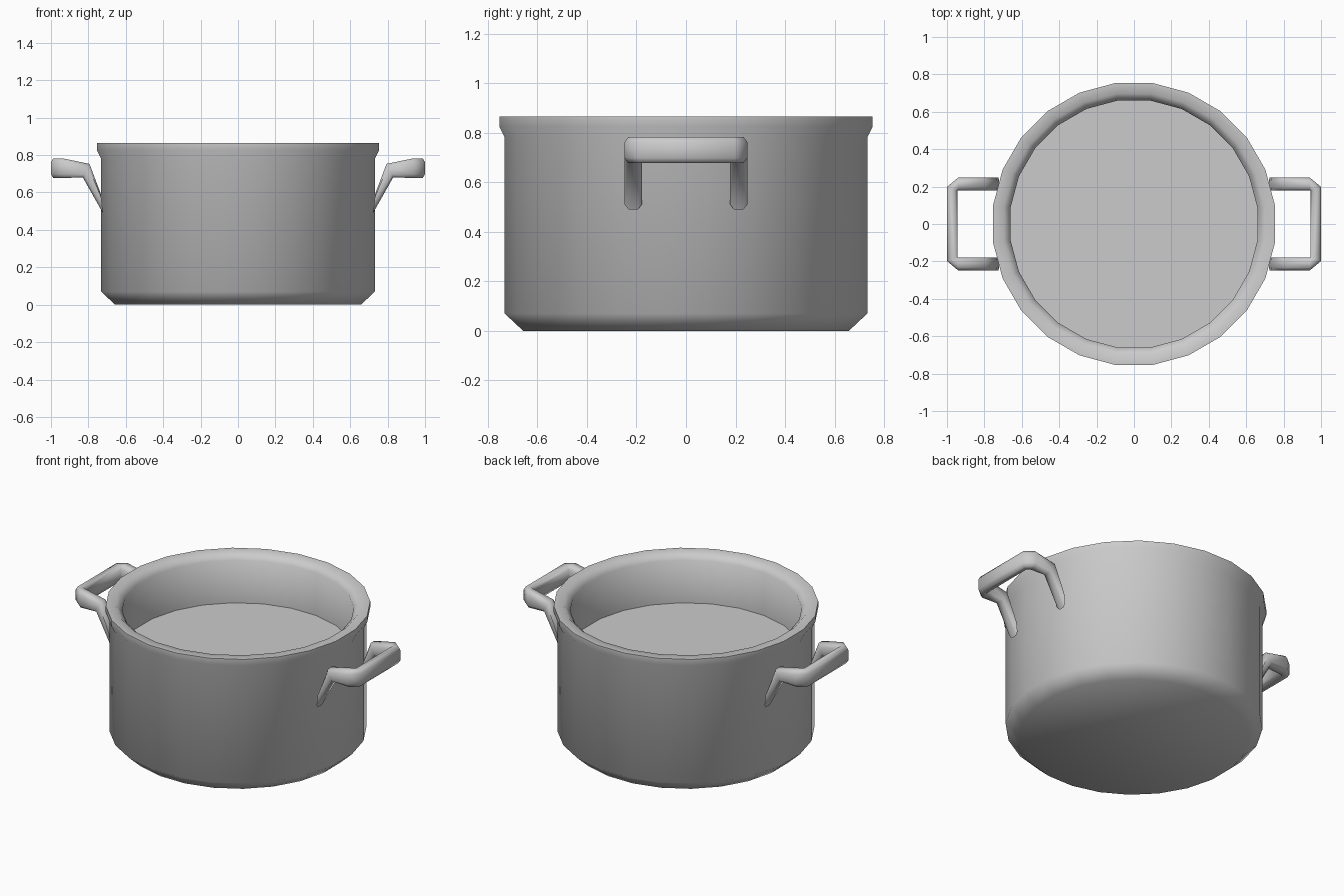
import bpy, bmesh
from math import pi, cos, sin, radians
from mathutils import Vector

if "Cube" in bpy.data.objects:
    bpy.data.objects.remove(bpy.data.objects["Cube"])

SIDES = 24
steel = bpy.data.materials.new("brushed steel grey")
steel.use_nodes = True
GREY = (0.6, 0.6, 0.6, 1)
steel.diffuse_color = GREY
steel.node_tree.nodes["Principled BSDF"].inputs["Base Color"].default_value = GREY


def finish(name, bm, angle):
    bmesh.ops.recalc_face_normals(bm, faces=bm.faces)
    mesh = bpy.data.meshes.new(name)
    bm.to_mesh(mesh)
    bm.free()
    mesh.materials.append(steel)
    obj = bpy.data.objects.new(name, mesh)
    bpy.context.collection.objects.link(obj)
    bpy.ops.object.select_all(action='DESELECT')
    obj.select_set(True)
    bpy.context.view_layer.objects.active = obj
    bpy.ops.object.shade_smooth_by_angle(angle=radians(angle))
    return obj


def bridge(bm, rings):
    """Join successive vertex rings with quads."""
    for a, b in zip(rings, rings[1:]):
        n = len(a)
        for i in range(n):
            j = (i + 1) % n
            bm.faces.new((a[i], a[j], b[j], b[i]))


# Pot: outer wall, chamfered base, rolled rim and inner wall down to the floor
profile = [(0.66, 0), (0.735, 0.07), (0.735, 0.78), (0.757, 0.825),
           (0.757, 0.865), (0.70, 0.865), (0.663, 0.83), (0.663, 0.56)]
bm = bmesh.new()
rings = []
for r, z in profile:
    r /= cos(pi / SIDES) ** 0.5
    angles = [2 * pi * (i + 0.5) / SIDES for i in range(SIDES)]
    rings.append([bm.verts.new((r * cos(t), r * sin(t), z)) for t in angles])
bridge(bm, rings)
bm.faces.new(rings[0])
bm.faces.new(rings[-1])
finish("pot_body", bm, 80)

# Handle cross-sections: centre, sideways half axis, upright half axis
half = [((0.728, 0.213, 0.542), (0, 0.035, 0), (0.006, 0, 0.052)),
        ((0.812, 0.213, 0.717), (0, 0.035, 0), (-0.018, 0, 0.036)),
        ((0.94, 0.213, 0.73), (0, 0.035, 0), (0, 0, 0.053)),
        ((0.972, 0.188, 0.73), (0.028, 0.01, 0), (0, 0, 0.053))]
flip = Vector((1, -1, 1))
path = [[Vector(v) for v in ring] for ring in half]
path += [[c * flip, s * flip, u] for c, s, u in reversed(path)]
section = [(1, 0.6), (0.55, 1), (-0.55, 1), (-1, 0.6),
           (-1, -0.6), (-0.55, -1), (0.55, -1), (1, -0.6)]

for name, side in (("left_handle", 1), ("right_handle", -1)):
    bm = bmesh.new()
    rings = []
    for c, s, u in path:
        points = [c + s * a + u * b for a, b in section]
        rings.append([bm.verts.new((p.x * side, p.y, p.z)) for p in points])
    bridge(bm, rings)
    bm.faces.new(rings[0])
    bm.faces.new(rings[-1])
    finish(name, bm, 60)
